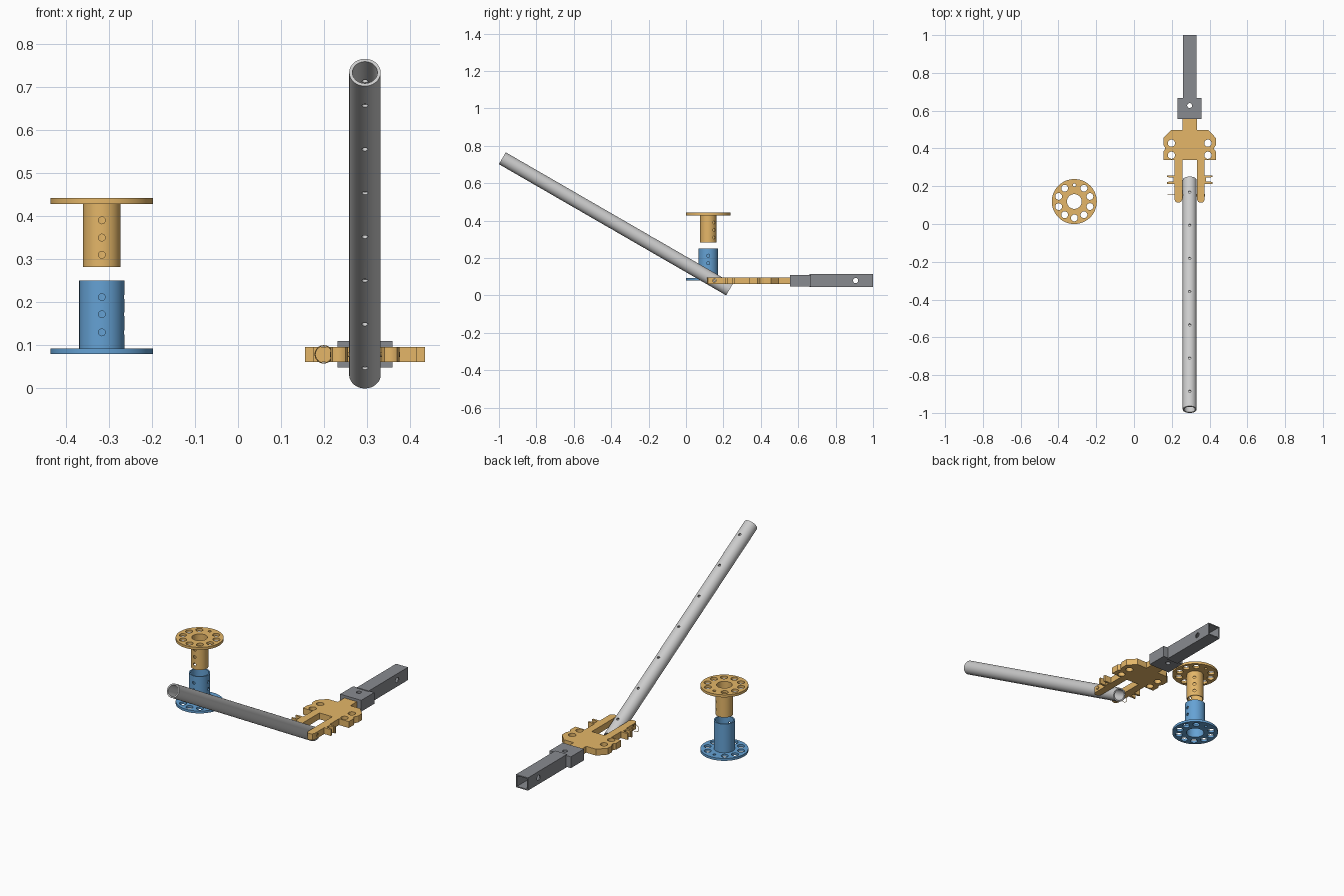
import bpy, bmesh, math
from mathutils import Vector, Matrix

if "Cube" in bpy.data.objects:
    bpy.data.objects.remove(bpy.data.objects["Cube"])

CX, ZM = 0.2945, 0.079      # centre line of the hinge assembly
AXES = {'X': Vector((1, 0, 0)), 'Y': Vector((0, 1, 0)), 'Z': Vector((0, 0, 1))}


def material(name, rgb):
    m = bpy.data.materials.new(name)
    m.diffuse_color = (*rgb, 1)
    m.use_nodes = True
    m.node_tree.nodes["Principled BSDF"].inputs["Base Color"].default_value = m.diffuse_color
    return m


ORANGE = material("orange", (0.78, 0.47, 0.14))
BLUE = material("blue", (0.13, 0.36, 0.66))
DARK = material("dark_grey", (0.25, 0.26, 0.28))
LIGHT = material("light_grey", (0.72, 0.73, 0.75))


def make(name, bm, mat=None):
    bmesh.ops.recalc_face_normals(bm, faces=bm.faces)
    me = bpy.data.meshes.new(name)
    bm.to_mesh(me)
    bm.free()
    ob = bpy.data.objects.new(name, me)
    bpy.context.collection.objects.link(ob)
    if mat:
        me.materials.append(mat)
    return ob


def lathe(name, profile, mat, steps=64):
    # closed (radius, z) profile turned about z
    bm = bmesh.new()
    rings = [[bm.verts.new((r * math.cos(a), r * math.sin(a), z)) for r, z in profile]
             for a in (2 * math.pi * i / steps for i in range(steps))]
    n = len(profile)
    for i in range(steps):
        p, q = rings[i], rings[(i + 1) % steps]
        for j in range(n):
            k = (j + 1) % n
            bm.faces.new((p[j], q[j], q[k], p[k]))
    return make(name, bm, mat)


def rod(bm, centre, direction, radius, length, steps=24):
    rot = Vector(direction).to_track_quat('Z', 'Y').to_matrix().to_4x4()
    bmesh.ops.create_cone(bm, cap_ends=True, segments=steps, radius1=radius, radius2=radius,
                          depth=length, matrix=Matrix.Translation(centre) @ rot)


def box(bm, lo, hi):
    lo, hi = Vector(lo), Vector(hi)
    bmesh.ops.create_cube(bm, size=1, matrix=Matrix.Translation((lo + hi) / 2)
                          @ Matrix.Diagonal((*(hi - lo), 1)))


def cut(ob, bm):
    cutter = make("cutter", bm)
    cutter.hide_render = True
    mod = ob.modifiers.new("holes", 'BOOLEAN')
    mod.operation, mod.solver, mod.object = 'DIFFERENCE', 'EXACT', cutter
    activate(ob)
    bpy.ops.object.modifier_apply(modifier=mod.name)
    bpy.data.objects.remove(cutter)


def activate(ob):
    bpy.ops.object.select_all(action='DESELECT')
    ob.select_set(True)
    bpy.context.view_layer.objects.active = ob


def smooth(ob):
    activate(ob)
    bpy.ops.object.shade_smooth_by_angle(angle=math.radians(30))


# Flanged sleeves: ring of ten flange holes, columns of small side holes
def sleeve(name, mat, ri, ro, z_out, z_in, z_end, hole_z, angles):
    ob = lathe(name, [(ri, z_out), (0.119, z_out), (0.119, z_in),
                      (ro, z_in), (ro, z_end), (ri, z_end)], mat)
    bm = bmesh.new()
    for i in range(10):
        a = math.radians(90 + 36 * i)
        rod(bm, (0.087 * math.cos(a), 0.087 * math.sin(a), z_out), AXES['Z'],
            0.018 if i else 0.008, 0.08)
    for a in map(math.radians, angles):
        d = Vector((math.cos(a), math.sin(a), 0))
        for z in hole_z:
            rod(bm, d * ro + Vector((0, 0, z)), d, 0.008, 0.03, 16)
    cut(ob, bm)
    ob.location = (-0.316, 0.119, 0)
    smooth(ob)


sleeve("upper_sleeve", ORANGE, 0.039, 0.0436, 0.442, 0.428, 0.282, (0.39, 0.35, 0.31), (-90, 45))
sleeve("lower_sleeve", BLUE, 0.0455, 0.0525, 0.08, 0.093, 0.25, (0.212, 0.172, 0.13), (-90, 0))

# Sloping pipe with a row of cross holes
L, R = 1.403, 0.0365
pipe = lathe("pipe", [(0.029, 0), (R, 0), (R, L), (0.029, L)], LIGHT)
bm = bmesh.new()
for k in range(7):
    rod(bm, (0, 0, 0.094 + 0.203 * k), AXES['Y'], 0.007, 0.12, 16)
cut(pipe, bm)
pipe.rotation_euler = (math.radians(60), 0, 0)
pipe.location = (CX, 0.233, 0.0316)
smooth(pipe)

# Fork bracket: half outline mirrored about its centre line, then extruded
half = [(0.039, 0.34), (0.039, 0.13), (0.045, 0.118), (0.054, 0.113), (0.066, 0.113),
        (0.075, 0.118), (0.08, 0.13), (0.08, 0.212), (0.12, 0.212), (0.12, 0.222),
        (0.113, 0.222), (0.113, 0.248), (0.12, 0.248), (0.12, 0.258), (0.08, 0.258),
        (0.08, 0.34), (0.1395, 0.34), (0.1395, 0.383), (0.13, 0.396), (0.13, 0.404),
        (0.1395, 0.418), (0.1395, 0.455), (0.098, 0.498), (0.038, 0.498), (0.038, 0.556)]
bm = bmesh.new()
outline = half + [(-x, y) for x, y in reversed(half)]
face = bm.faces.new([bm.verts.new((CX + x, y, 0.061)) for x, y in outline])
up = bmesh.ops.extrude_face_region(bm, geom=[face])["geom"]
bmesh.ops.translate(bm, vec=(0, 0, 0.035), verts=[v for v in up if isinstance(v, bmesh.types.BMVert)])
bracket = make("fork_bracket", bm, ORANGE)
bm = bmesh.new()
for s in (-1, 1):
    for y in (0.428, 0.364):
        rod(bm, (CX + s * 0.0965, y, ZM), AXES['Z'], 0.019, 0.1)
    xs = sorted((CX + s * 0.086, CX + s * 0.116))
    box(bm, (xs[0], 0.224, 0), (xs[1], 0.246, 0.15))
    rod(bm, (CX + s * 0.06, 0.152, ZM), AXES['X'], 0.009, 0.06, 16)
cut(bracket, bm)
smooth(bracket)

# Hinge pin and its pull ring
bm = bmesh.new()
rod(bm, (CX, 0.152, ZM), AXES['X'], 0.006, 0.162, 16)
smooth(make("hinge_pin", bm, ORANGE))
bpy.ops.mesh.primitive_torus_add(major_radius=0.02, minor_radius=0.0013, major_segments=32,
                                 minor_segments=8, location=(0.199, 0.154, ZM),
                                 rotation=(math.pi / 2, 0, 0))
ring = bpy.context.object
ring.name = "pin_ring"
ring.data.materials.append(ORANGE)
smooth(ring)

# Socket block with vertical hole
bm = bmesh.new()
box(bm, (CX - 0.064, 0.555, 0.048), (CX + 0.064, 0.668, 0.11))
socket = make("socket_block", bm, DARK)
bm = bmesh.new()
rod(bm, (CX, 0.627, ZM), AXES['Z'], 0.013, 0.2)
cut(socket, bm)
smooth(socket)

# Square tube with side hole
bm = bmesh.new()
box(bm, (CX - 0.036, 0.66, ZM - 0.035), (CX + 0.036, 1.0, ZM + 0.035))
bar = make("square_tube", bm, DARK)
bm = bmesh.new()
box(bm, (CX - 0.03, 0.668, ZM - 0.029), (CX + 0.03, 1.1, ZM + 0.029))
cut(bar, bm)
bm = bmesh.new()
rod(bm, (CX, 0.907, ZM), AXES['X'], 0.014, 0.2)
cut(bar, bm)
smooth(bar)
